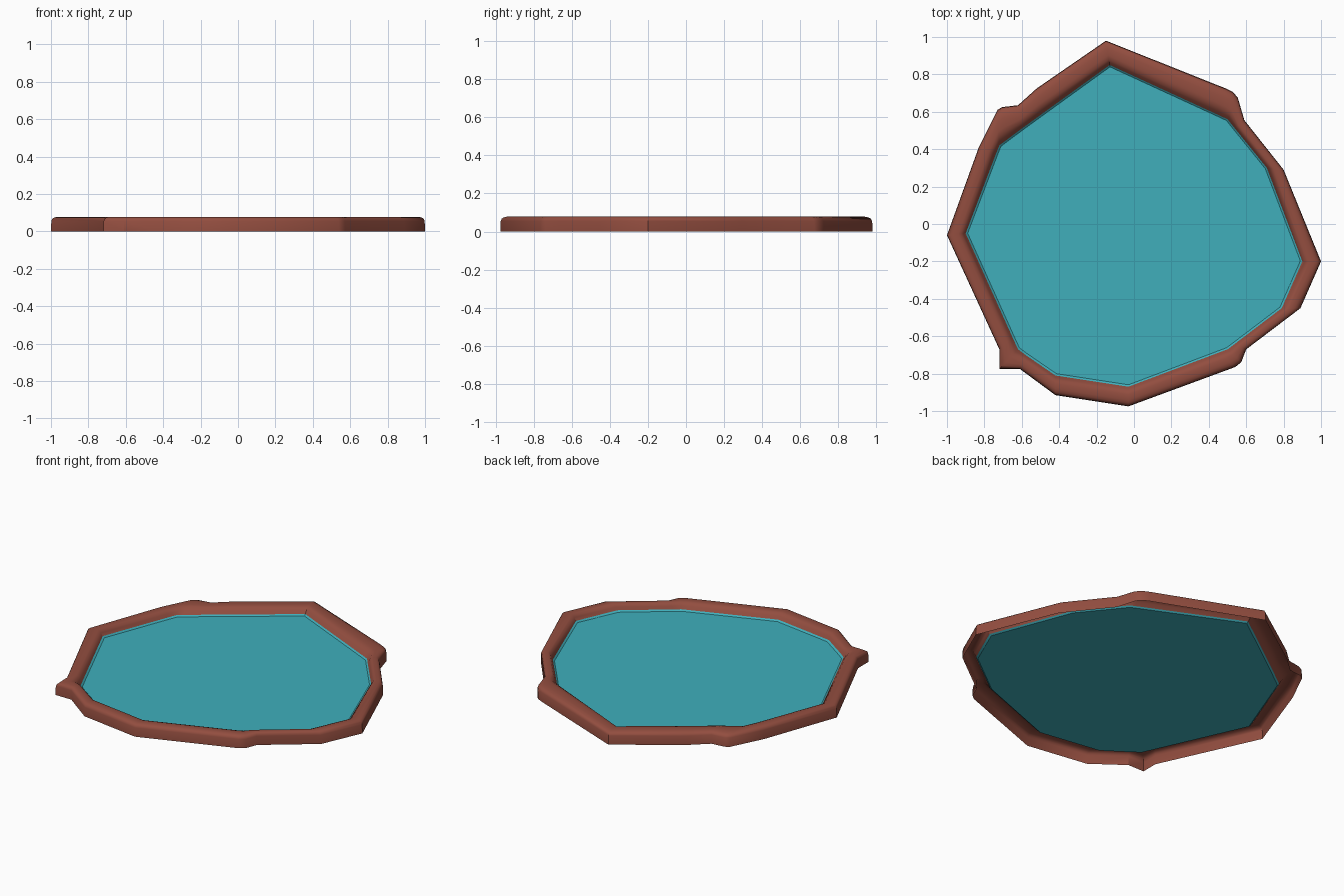
import bpy, math

if "Cube" in bpy.data.objects:
    bpy.data.objects.remove(bpy.data.objects["Cube"])

# Plan outline, clockwise from the top: outer x, y, then matching inner x, y
OUTLINE = [
    (-0.15, 0.98, -0.13, 0.85), (0.49, 0.725, 0.44, 0.588),
    (0.53, 0.705, 0.47, 0.574), (0.555, 0.675, 0.50, 0.56),
    (0.59, 0.555, 0.54, 0.51), (0.80, 0.29, 0.71, 0.30),
    (1.0, -0.20, 0.90, -0.20), (0.89, -0.45, 0.79, -0.45),
    (0.60, -0.67, 0.54, -0.64), (0.573, -0.74, 0.50, -0.67),
    (0.54, -0.765, 0.46, -0.685), (-0.03, -0.975, -0.03, -0.87),
    (-0.42, -0.915, -0.42, -0.81), (-0.61, -0.775, -0.58, -0.70),
    (-0.72, -0.775, -0.62, -0.67), (-0.72, -0.67, -0.65, -0.605),
    (-1.0, -0.06, -0.90, -0.05), (-0.83, 0.41, -0.74, 0.37),
    (-0.73, 0.61, -0.72, 0.42), (-0.705, 0.625, -0.69, 0.443),
    (-0.62, 0.635, -0.60, 0.51), (-0.52, 0.725, -0.49, 0.59),
]
# Rim cross-section: fraction from outer to inner edge, height
SECTION = [(0, 0), (0.02, 0.055), (0.07, 0.067), (0.17, 0.074), (0.32, 0.078),
           (0.60, 0.078), (0.76, 0.073), (0.88, 0.06), (1, 0.042)]


def make_object(name, verts, faces, color):
    mesh = bpy.data.meshes.new(name)
    mesh.from_pydata(verts, [], faces)
    obj = bpy.data.objects.new(name, mesh)
    bpy.context.collection.objects.link(obj)
    mat = bpy.data.materials.new(name + "_color")
    mat.diffuse_color = color
    mat.use_nodes = True
    mat.node_tree.nodes["Principled BSDF"].inputs["Base Color"].default_value = mat.diffuse_color
    mesh.materials.append(mat)
    bpy.ops.object.select_all(action='DESELECT')
    obj.select_set(True)
    bpy.context.view_layer.objects.active = obj
    bpy.ops.object.shade_smooth_by_angle(angle=math.radians(35))
    return obj


def loft(rings):
    n = len(rings[0])
    verts = [v for ring in rings for v in ring]
    faces = [(r * n + i, (r + 1) * n + i, (r + 1) * n + (i + 1) % n, r * n + (i + 1) % n)
             for r in range(len(rings) - 1) for i in range(n)]
    return verts, faces


# Raised earth rim, an open shell underneath
rim_rings = [[(ox + (ix - ox) * t, oy + (iy - oy) * t, z) for ox, oy, ix, iy in OUTLINE]
             for t, z in SECTION]
make_object("pond_rim", *loft(rim_rings), (0.29, 0.075, 0.05, 1))

# Water sheet with a slightly upturned edge
water_rings = [[(ix * s, iy * s, z) for _, _, ix, iy in OUTLINE]
               for s, z in ((1, 0.042), (0.988, 0.034))]
verts, faces = loft(water_rings)
n = len(OUTLINE)
faces.append(tuple(reversed(range(n, 2 * n))))
make_object("water", verts, faces, (0.05, 0.43, 0.50, 1))
